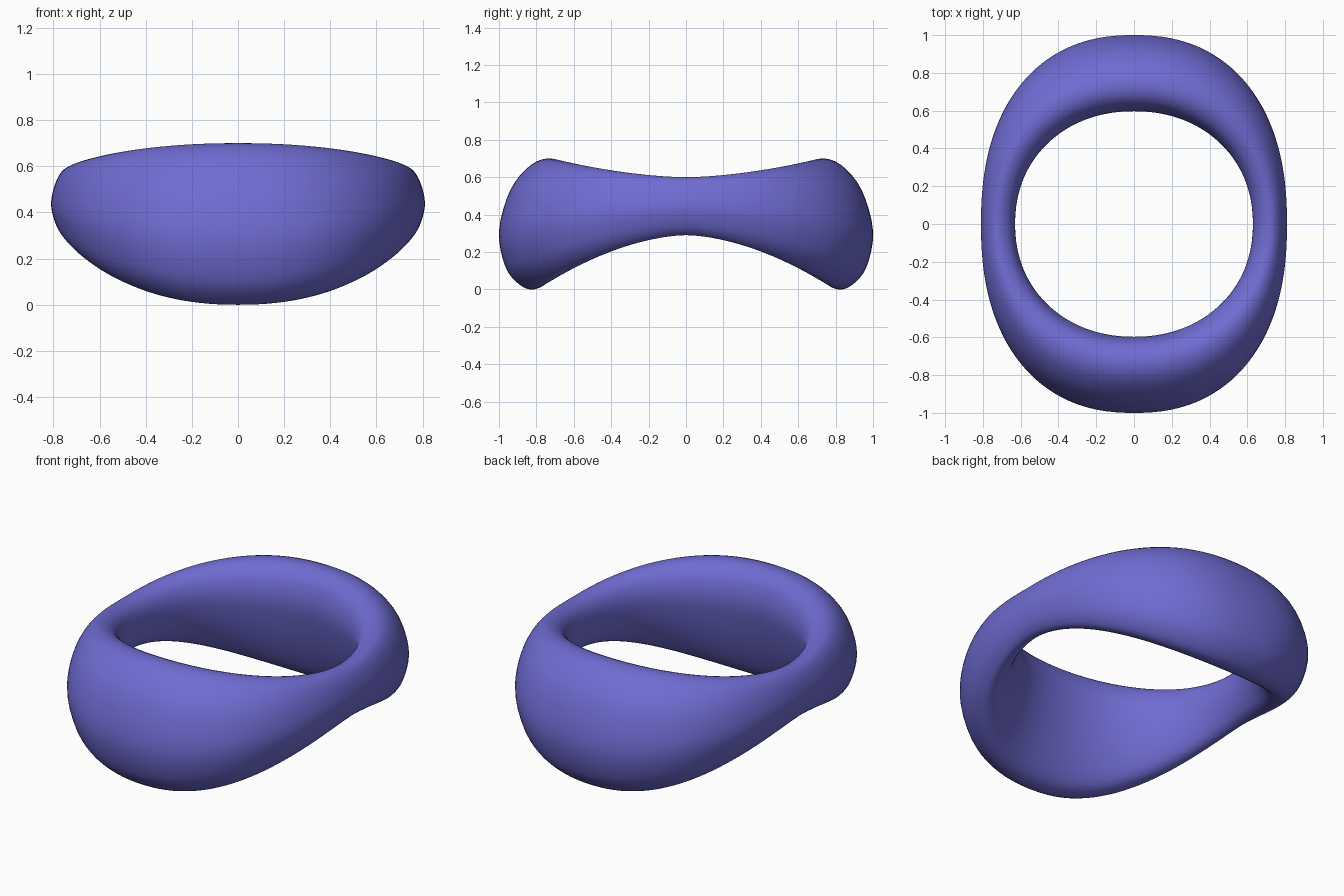
import bpy, bmesh, math

if "Cube" in bpy.data.objects:
    bpy.data.objects.remove(bpy.data.objects["Cube"], do_unlink=True)

# One violet-blue material
mat = bpy.data.materials.new("violet_blue")
mat.use_nodes = True
colour = (0.16, 0.15, 0.65, 1.0)
mat.diffuse_color = colour
mat.node_tree.nodes["Principled BSDF"].inputs["Base Color"].default_value = colour

# Cross-section as (radius, height): tall at the front and back, slim at the sides
WIDE = [(.72, .70), (.83, .665), (.94, .53), (1.0, .31), (.965, .12), (.89, .025),
        (.815, .0), (.74, .045), (.67, .19), (.62, .36), (.597, .52), (.635, .65)]
SLIM = [(.72, .60), (.765, .575), (.797, .51), (.81, .43), (.79, .35), (.76, .305),
        (.725, .29), (.68, .315), (.645, .38), (.63, .45), (.635, .52), (.665, .575)]
SEGMENTS, STEPS = 128, 4


def smooth_loop(points, steps):
    """Closed Catmull-Rom curve through the points."""
    out, n = [], len(points)
    for i in range(n):
        p = [points[(i + k) % n] for k in (-1, 0, 1, 2)]
        for j in range(steps):
            t = j / steps
            out.append(tuple(
                0.5 * (2 * b + (c - a) * t + (2 * a - 5 * b + 4 * c - d) * t ** 2
                       + (3 * b - a - 3 * c + d) * t ** 3)
                for a, b, c, d in zip(*p)))
    return out


wide, slim = smooth_loop(WIDE, STEPS), smooth_loop(SLIM, STEPS)

# Sweep the changing cross-section round the ring
bm = bmesh.new()
rings = []
for i in range(SEGMENTS):
    angle = 2 * math.pi * i / SEGMENTS
    c, s = math.cos(angle), math.sin(angle)
    ring = []
    for (rw, zw), (rs, zs) in zip(wide, slim):
        power = 2.1 + 0.5 * (rw - 0.6)          # outer outline is a little squarer
        r = (abs(c / rs) ** power + abs(s / rw) ** power) ** (-1 / power)
        blend = min(1.0, abs(r * s) / rw) ** 1.7
        ring.append(bm.verts.new((r * c, r * s, zs + (zw - zs) * blend)))
    rings.append(ring)

count = len(wide)
for i in range(SEGMENTS):
    a, b = rings[i], rings[(i + 1) % SEGMENTS]
    for j in range(count):
        k = (j + 1) % count
        bm.faces.new((a[j], a[k], b[k], b[j]))
bmesh.ops.recalc_face_normals(bm, faces=bm.faces)

# Rest the ring on the ground
low = min(v.co.z for v in bm.verts)
for v in bm.verts:
    v.co.z -= low

mesh = bpy.data.meshes.new("ring_body")
bm.to_mesh(mesh)
bm.free()
mesh.materials.append(mat)
body = bpy.data.objects.new("ring_body", mesh)
bpy.context.collection.objects.link(body)
for p in mesh.polygons:
    p.use_smooth = True
